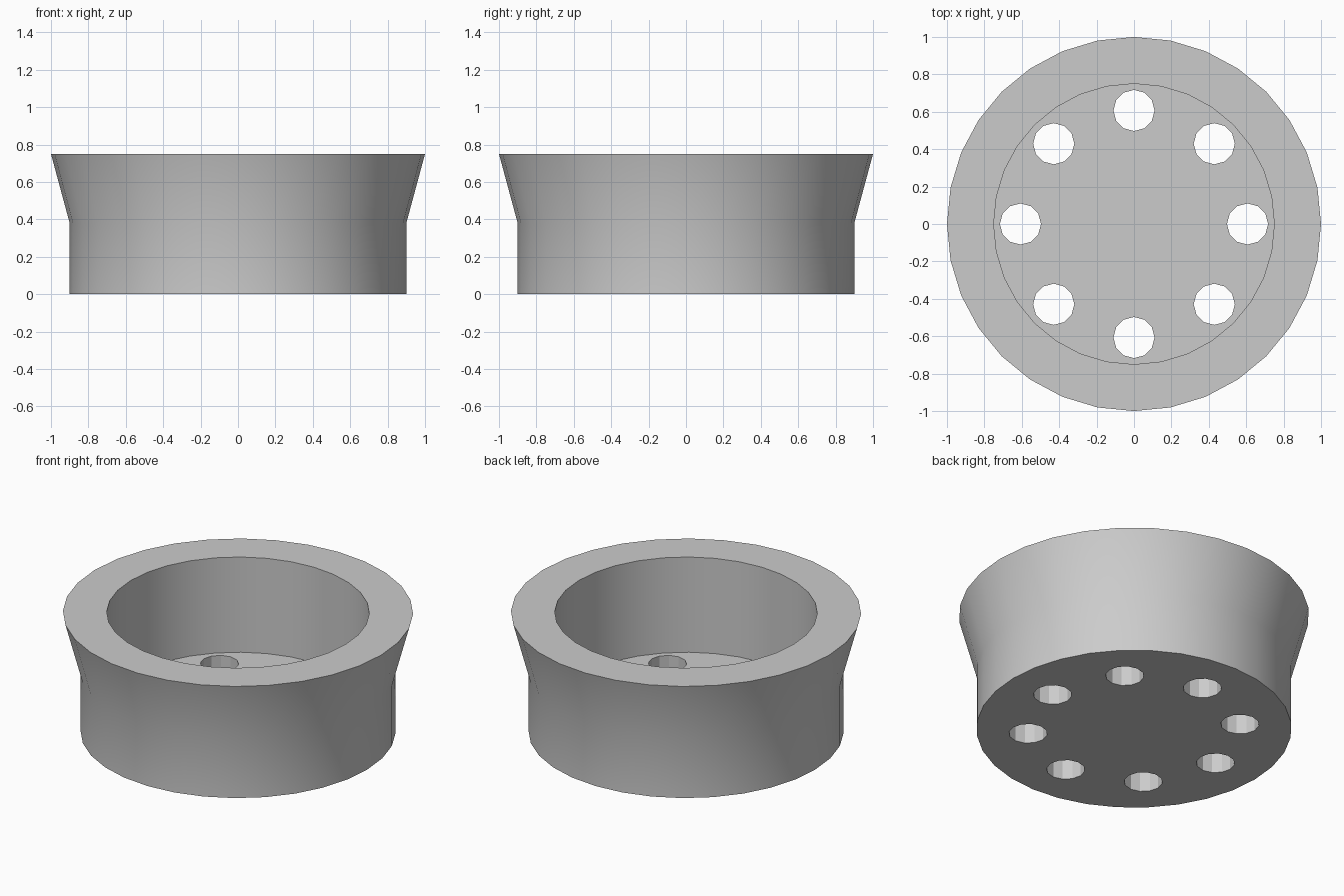
import bpy
import bmesh
from math import radians
from mathutils import Matrix, Vector

if "Cube" in bpy.data.objects:
    bpy.data.objects.remove(bpy.data.objects["Cube"], do_unlink=True)

SIDES = 32
HEIGHT, FLOOR, KINK = 0.75, 0.15, 0.38
HOLES, HOLE_RING, HOLE_RADIUS = 8, 0.607, 0.11

grey = bpy.data.materials.new("plain grey")
grey.use_nodes = True
grey.diffuse_color = (0.6, 0.6, 0.6, 1)
grey.node_tree.nodes["Principled BSDF"].inputs["Base Color"].default_value = grey.diffuse_color


def make_object(name, bm):
    bmesh.ops.recalc_face_normals(bm, faces=bm.faces)
    mesh = bpy.data.meshes.new(name)
    bm.to_mesh(mesh)
    bm.free()
    mesh.materials.append(grey)
    obj = bpy.data.objects.new(name, mesh)
    bpy.context.collection.objects.link(obj)
    return obj


# Cup: stacked rings for the straight wall, flared rim and inner well
bm = bmesh.new()
rings = []
for radius, z in [(0.9, 0), (0.9, KINK), (1, HEIGHT), (0.75, HEIGHT), (0.75, FLOOR)]:
    rings.append(bmesh.ops.create_circle(
        bm, segments=SIDES, radius=radius,
        matrix=Matrix.Translation((0, 0, z)))["verts"])
for low, high in zip(rings, rings[1:]):
    for i in range(SIDES):
        j = (i + 1) % SIDES
        bm.faces.new((low[i], low[j], high[j], high[i]))
bm.faces.new(rings[0])
bm.faces.new(rings[-1])
cup = make_object("drain_cup", bm)

# Ring of round drain holes through the floor
bm = bmesh.new()
for i in range(HOLES):
    turn = Matrix.Rotation(radians(360 / HOLES * i), 4, "Z")
    centre = turn @ Vector((HOLE_RING, 0, FLOOR / 2))
    bmesh.ops.create_cone(bm, cap_ends=True, segments=12, radius1=HOLE_RADIUS,
                          radius2=HOLE_RADIUS, depth=FLOOR * 2,
                          matrix=Matrix.Translation(centre))
cutter = make_object("hole_cutter", bm)
cutter.hide_render = True

cut = cup.modifiers.new("drain holes", "BOOLEAN")
cut.operation = "DIFFERENCE"
cut.solver = "EXACT"
cut.object = cutter

bpy.ops.object.select_all(action="DESELECT")
cup.select_set(True)
bpy.context.view_layer.objects.active = cup
bpy.ops.object.modifier_apply(modifier=cut.name)
bpy.data.objects.remove(cutter, do_unlink=True)

# Smooth round walls, crisp rims and faceted holes
bpy.ops.object.shade_smooth_by_angle(angle=radians(25))
